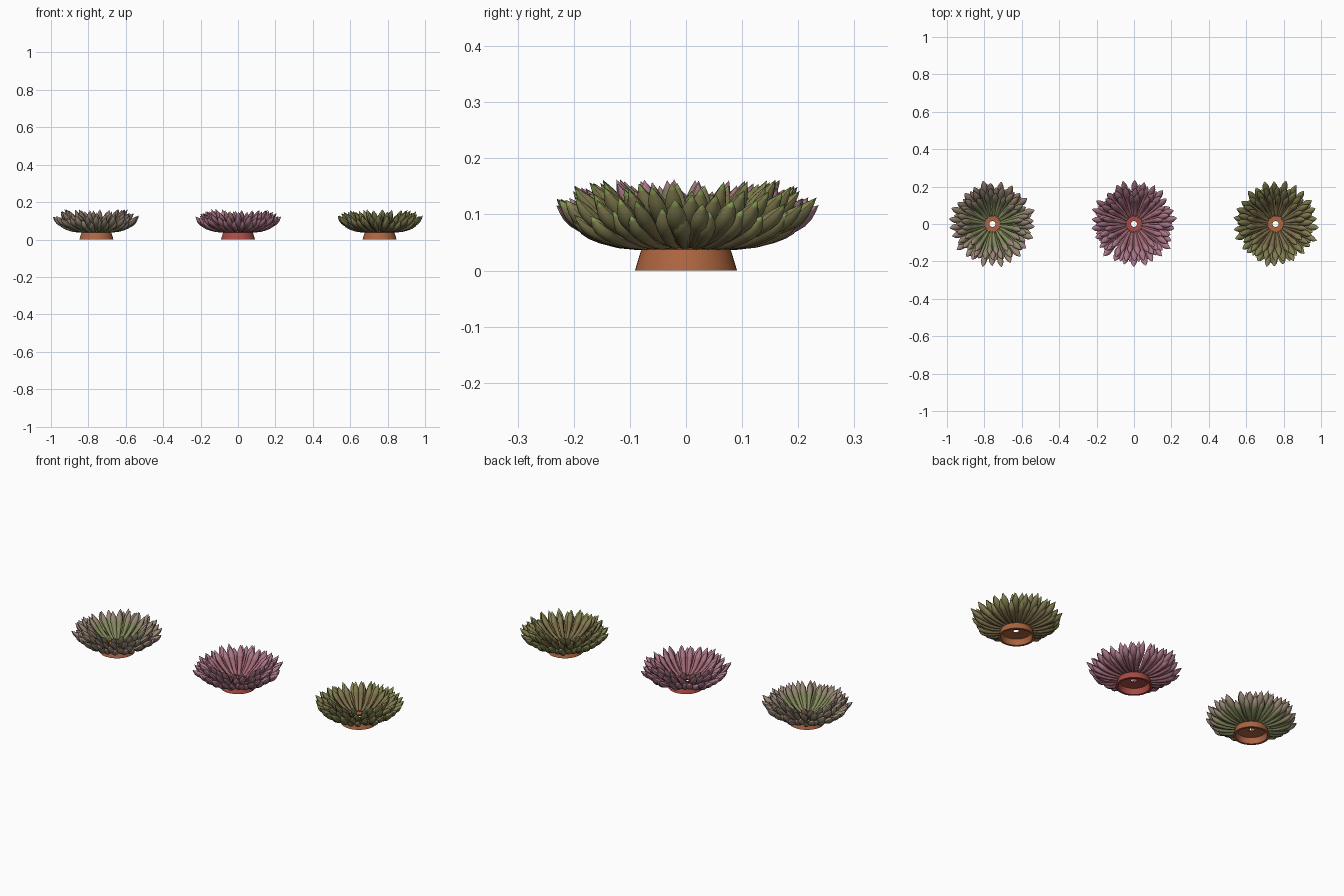
import bpy, bmesh, math, random
from mathutils import Vector

if "Cube" in bpy.data.objects:
    bpy.data.objects.remove(bpy.data.objects["Cube"])

random.seed(4)


def material(name, rgb):
    m = bpy.data.materials.new(name)
    m.diffuse_color = (*rgb, 1)
    m.use_nodes = True
    m.node_tree.nodes["Principled BSDF"].inputs["Base Color"].default_value = m.diffuse_color
    return m


def finish(name, bm, mats, loc):
    bmesh.ops.recalc_face_normals(bm, faces=bm.faces)
    me = bpy.data.meshes.new(name)
    bm.to_mesh(me)
    bm.free()
    for m in mats:
        me.materials.append(m)
    ob = bpy.data.objects.new(name, me)
    ob.location = loc
    bpy.context.collection.objects.link(ob)
    bpy.context.view_layer.objects.active = ob
    ob.select_set(True)
    bpy.ops.object.shade_smooth_by_angle(angle=math.radians(45))
    ob.select_set(False)


# base: flared foot ring with a holed disc on top, open below
def base(name, x, mat):
    profile = [(0.016, 0.038), (0.05, 0.040), (0.079, 0.038), (0.082, 0.030), (0.091, 0.0),
               (0.079, 0.0), (0.071, 0.030), (0.016, 0.033)]
    bm = bmesh.new()
    n = 40
    rings = [[bm.verts.new((r * math.cos(2 * math.pi * i / n), r * math.sin(2 * math.pi * i / n), z))
              for i in range(n)] for r, z in profile]
    for a, b in zip(rings, rings[1:] + rings[:1]):
        for i in range(n):
            bm.faces.new((a[i], a[(i + 1) % n], b[(i + 1) % n], b[i]))
    finish(name, bm, [mat], (x, 0, 0))


# leaf: tapered tube along a curve, club shaped with a pointed tip
SHAPE = [(0, .30), (.2, .48), (.4, .62), (.58, .80), (.70, .97), (.79, 1.0), (.87, .78), (.94, .40)]


def leaf(bm, ang, start, ctrl, tip, width, roll):
    p0, p1, p2 = (Vector((p[0], 0, p[1])) for p in (start, ctrl, tip))
    ca, sa = math.cos(ang), math.sin(ang)

    def place(p):
        return (p.x * ca - p.y * sa, p.x * sa + p.y * ca, p.z)

    sides, rings = 8, []
    for t, w in SHAPE:
        c = p0 * (1 - t) ** 2 + p1 * 2 * t * (1 - t) + p2 * t * t
        d = ((p1 - p0) * (1 - t) + (p2 - p1) * t).normalized()
        nrm = Vector((-d.z, 0, d.x))
        c.y += roll * t * t
        rings.append([bm.verts.new(place(c + Vector((0, 1, 0)) * (w * width * math.cos(k * math.tau / sides))
                                         + nrm * (w * width * 0.85 * math.sin(k * math.tau / sides))))
                      for k in range(sides)])
    end = bm.verts.new(place(p2 + Vector((0, roll, 0))))
    for j in range(len(rings) - 1):
        for k in range(sides):
            f = bm.faces.new((rings[j][k], rings[j][(k + 1) % sides],
                              rings[j + 1][(k + 1) % sides], rings[j + 1][k]))
            f.material_index = 1 if j >= 4 else 0
    for k in range(sides):
        f = bm.faces.new((rings[-1][k], rings[-1][(k + 1) % sides], end))
        f.material_index = 2
    bm.faces.new(rings[0])


# layers: count, start (r, z), control (r, z), tip (r, z), half width
LAYERS = [
    (26, (0.050, 0.044), (0.150, 0.036), (0.205, 0.105), 0.0165),
    (26, (0.050, 0.046), (0.165, 0.048), (0.228, 0.122), 0.0170),
    (24, (0.046, 0.046), (0.135, 0.058), (0.198, 0.143), 0.0165),
    (20, (0.042, 0.044), (0.105, 0.062), (0.165, 0.154), 0.0155),
]


def leaves(name, x, mats):
    bm = bmesh.new()
    for li, (n, s, c, t, w) in enumerate(LAYERS):
        for i in range(n):
            a = math.tau * (i + 0.5 * (li % 2) + random.uniform(-.18, .18)) / n
            k = random.uniform(0.95, 1.05)
            tip = (t[0] * k, t[1] + random.uniform(-.009, .009))
            leaf(bm, a, s, c, tip, w * random.uniform(.9, 1.1), random.uniform(-.008, .008))
    finish(name, bm, mats, (x, 0, 0))


# three plants: body, bulb and tip colours plus base colour
PLANTS = [
    ("left", -0.757, (.23, .25, .11), (.30, .24, .17), (.42, .20, .25), (.42, .13, .06)),
    ("middle", 0.0, (.36, .14, .18), (.40, .18, .24), (.45, .22, .29), (.40, .07, .06)),
    ("right", 0.757, (.21, .16, .07), (.22, .20, .08), (.22, .32, .08), (.42, .13, .05)),
]
for nm, x, body, bulb, tip, pot in PLANTS:
    base(nm + "_base", x, material(nm + "_base_clay", pot))
    leaves(nm + "_leaves", x, [material(nm + "_leaf_body", body), material(nm + "_leaf_bulb", bulb),
                               material(nm + "_leaf_tip", tip)])
